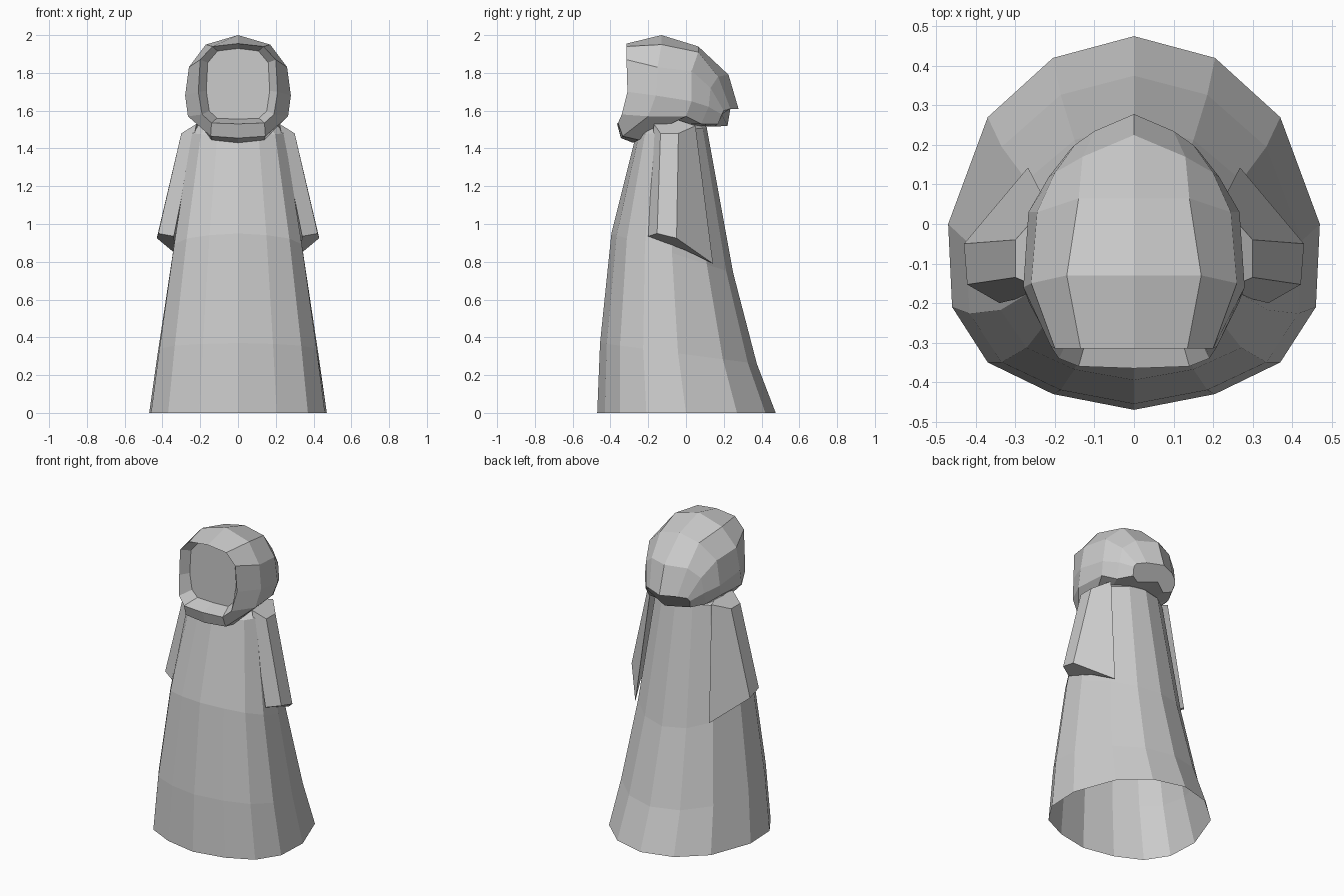
import bpy, bmesh

if "Cube" in bpy.data.objects:
    bpy.data.objects.remove(bpy.data.objects["Cube"])


def loft(name, rings, cap_start=False, cap_end=False):
    """Join equal-length closed rings with quads."""
    bm = bmesh.new()
    loops = [[bm.verts.new(p) for p in r] for r in rings]
    n = len(loops[0])
    for a, b in zip(loops, loops[1:]):
        for i in range(n):
            j = (i + 1) % n
            bm.faces.new((a[i], a[j], b[j], b[i]))
    if cap_start:
        bm.faces.new(loops[0][::-1])
    if cap_end:
        bm.faces.new(loops[-1])
    bmesh.ops.recalc_face_normals(bm, faces=bm.faces)
    me = bpy.data.meshes.new(name)
    bm.to_mesh(me)
    bm.free()
    ob = bpy.data.objects.new(name, me)
    bpy.context.collection.objects.link(ob)
    return ob


def mirror_ring(half):
    """Half ring starting and ending on x = 0 -> full ring."""
    return half + [(-x, y, z) for x, y, z in half[-2:0:-1]]


# Robe: hem outline, reshaped at each level
hem = [(0, .475), (.205, .42), (.37, .27), (.47, 0),
       (.46, -.21), (.37, -.35), (.205, -.43), (0, -.47)]
# half width, front y, back y, front z, back z
levels = [(.47, -.47, .475, 0, 0),
          (.425, -.455, .375, .37, .26),
          (.345, -.395, .25, .95, .74),
          (.25, -.265, .11, 1.47, 1.51),
          (.18, -.2, .06, 1.55, 1.56)]
robe_rings = []
for w, yf, yb, zf, zb in levels:
    half = []
    for x, y in hem:
        t = (y + .47) / .945
        half.append((x * w / .47, yf + (yb - yf) * t, zf + (zb - zf) * t))
    robe_rings.append(mirror_ring(half))
loft("robe", robe_rings, cap_end=True)

# Sleeves: shoulder ring down to slanted cuff
shoulder = [(.22, -.17, 1.53), (.3, -.135, 1.48), (.3, -.04, 1.48),
            (.22, .05, 1.52), (.2, -.04, 1.55)]
cuff = [(.34, -.2, .935), (.422, -.153, .95), (.43, -.05, .925),
        (.268, .143, .79), (.33, 0, .86)]
for side, s in (("right", 1), ("left", -1)):
    loft(side + "_sleeve",
         [[(s * x, y, z) for x, y, z in r] for r in (shoulder, cuff)],
         cap_start=True, cap_end=True)

# Hood: half rings from face opening to back, each from crown to chin
rim = [(0, -.315, 1.955), (.135, -.315, 1.94), (.2, -.315, 1.87),
       (.21, -.31, 1.7), (.19, -.34, 1.58), (.14, -.36, 1.535), (0, -.365, 1.53)]
hood = [
    rim,
    [(0, -.13, 2), (.17, -.13, 1.95), (.26, -.15, 1.83),
     (.28, -.16, 1.68), (.265, -.2, 1.57), (.145, -.335, 1.465), (0, -.345, 1.455)],
    [(0, .065, 1.94), (.14, .065, 1.91), (.245, .03, 1.81),
     (.267, .03, 1.65), (.25, 0, 1.57), (.14, -.25, 1.445), (0, -.28, 1.43)],
    [(0, .225, 1.79), (.13, .17, 1.78), (.2, .13, 1.72),
     (.215, .12, 1.62), (.2, .08, 1.53), (.12, -.1, 1.53), (0, -.15, 1.53)],
    [(0, .278, 1.61), (.1, .235, 1.61), (.15, .2, 1.6),
     (.16, .19, 1.58), (.15, .17, 1.53), (.1, .15, 1.515), (0, .22, 1.52)],
]
# Recessed face panel closes the opening
panel = [(x * .8, -.26, 1.74 + (z - 1.74) * .88) for x, y, z in rim]
loft("hood", [mirror_ring(h) for h in [panel] + hood],
     cap_start=True, cap_end=True)
